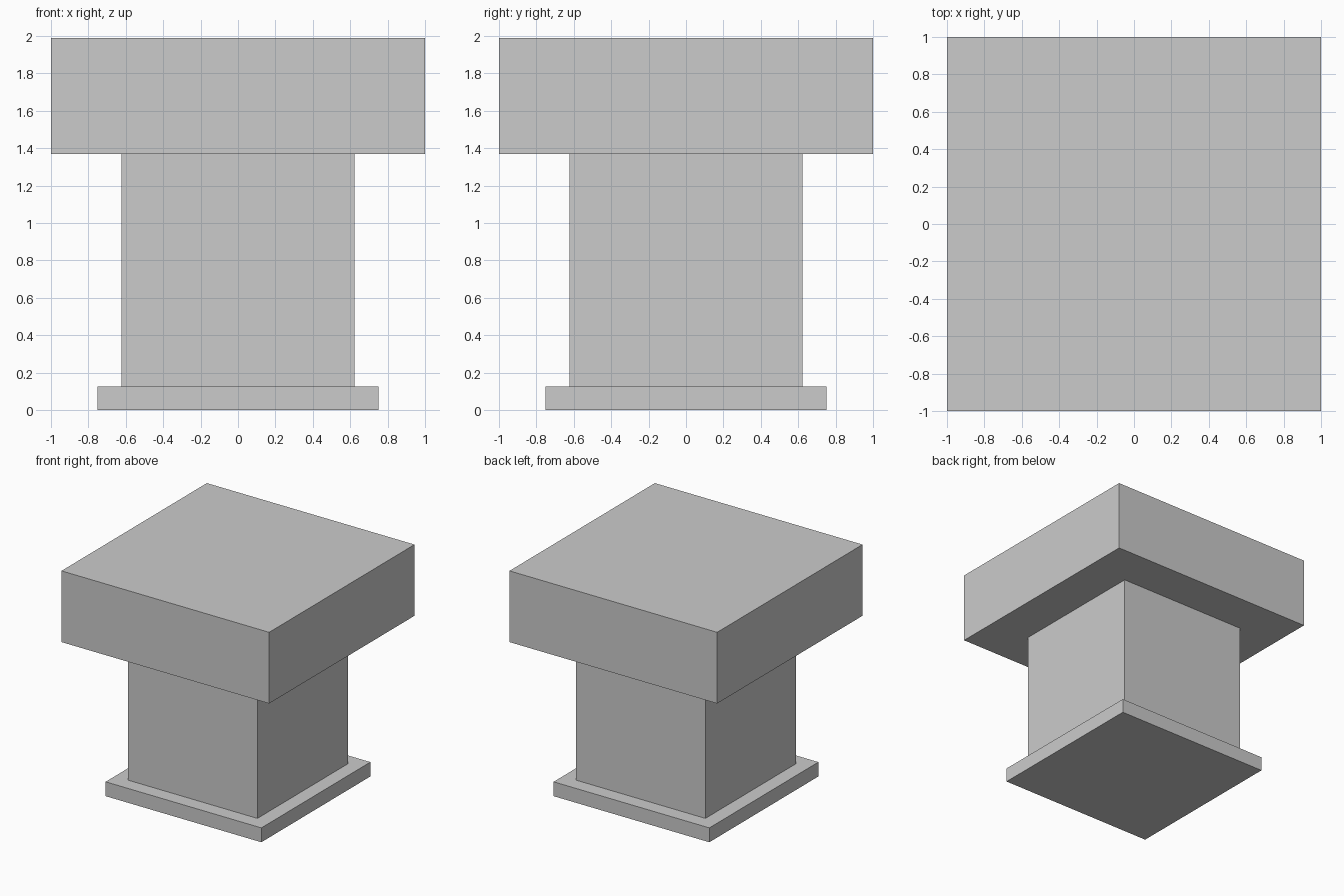
import bpy

if "Cube" in bpy.data.objects:
    bpy.data.objects.remove(bpy.data.objects["Cube"])


def block(name, width, z0, z1):
    """Square block centred on the z axis, from z0 up to z1."""
    bpy.ops.mesh.primitive_cube_add(size=1, location=(0, 0, (z0 + z1) / 2))
    ob = bpy.context.object
    ob.name = name
    ob.scale = (width, width, z1 - z0)
    bpy.ops.object.transform_apply(location=False, rotation=False, scale=True)
    return ob


# Thin foot plate, square column, heavy overhanging cap
block("base_plate", 1.50, 0.0, 0.125)
block("column", 1.246, 0.125, 1.37)
block("cap", 2.0, 1.37, 1.99)
